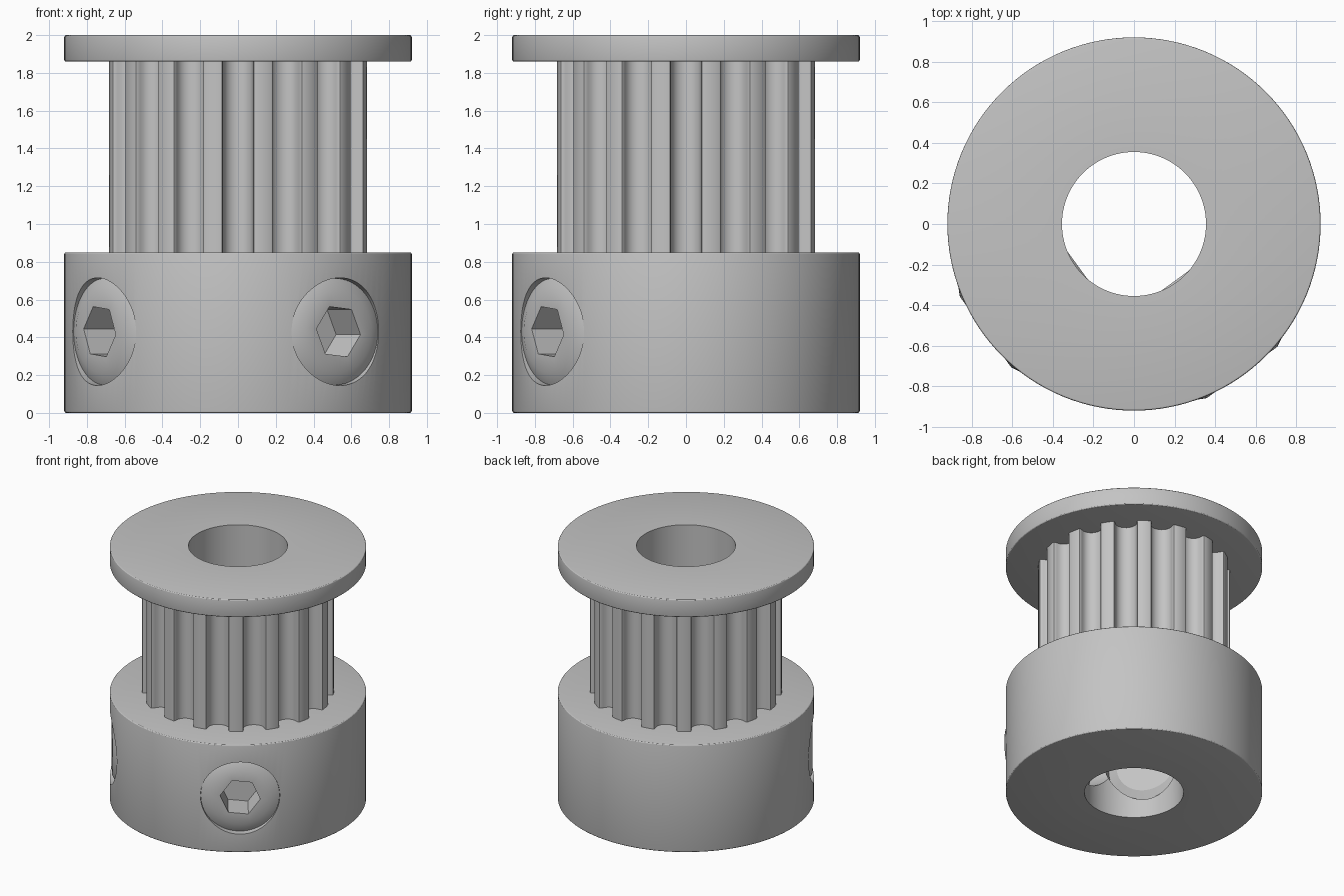
import bpy, bmesh, math
from mathutils import Matrix

if "Cube" in bpy.data.objects:
    bpy.data.objects.remove(bpy.data.objects["Cube"], do_unlink=True)

BORE, RIM, TOOTH_R, TEETH = 0.355, 0.92, 0.688, 16
SEGS = 128

grey = bpy.data.materials.new("machined grey")
grey.use_nodes = True
colour = (0.55, 0.55, 0.55, 1)
grey.diffuse_color = colour
grey.node_tree.nodes["Principled BSDF"].inputs["Base Color"].default_value = colour


def finish(name, bm):
    bmesh.ops.remove_doubles(bm, verts=bm.verts, dist=1e-6)
    bmesh.ops.recalc_face_normals(bm, faces=bm.faces)
    mesh = bpy.data.meshes.new(name)
    bm.to_mesh(mesh)
    bm.free()
    mesh.materials.append(grey)
    obj = bpy.data.objects.new(name, mesh)
    bpy.context.collection.objects.link(obj)
    return obj


def select(obj):
    bpy.ops.object.select_all(action='DESELECT')
    obj.select_set(True)
    bpy.context.view_layer.objects.active = obj


def smooth(obj):
    select(obj)
    bpy.ops.object.shade_smooth_by_angle(angle=math.radians(28))


def lathe(name, profile, closed, segs=SEGS):
    """Spin (radius, z) points round z."""
    bm = bmesh.new()
    verts = [bm.verts.new((r, 0, z)) for r, z in profile]
    pairs = list(zip(verts, verts[1:] + verts[:1]))
    edges = [bm.edges.new(p) for p in (pairs if closed else pairs[:-1])]
    bmesh.ops.spin(bm, geom=verts + edges, cent=(0, 0, 0), axis=(0, 0, 1),
                   angle=math.tau, steps=segs, use_merge=True)
    return finish(name, bm)


def ring(name, z0, z1, f=0.01):
    """Bored disc with rounded outer edges."""
    profile = [(BORE, z0)]
    for z, start in ((z0 + f, -90), (z1 - f, 0)):
        for i in range(4):
            a = math.radians(start + 30 * i)
            profile.append((RIM - f + f * math.cos(a), z + f * math.sin(a)))
    return lathe(name, profile + [(BORE, z1)], True)


def cut(obj, cutter):
    mod = obj.modifiers.new("cut", 'BOOLEAN')
    mod.operation, mod.solver, mod.object = 'DIFFERENCE', 'EXACT', cutter
    select(obj)
    bpy.ops.object.modifier_apply(modifier=mod.name)
    bpy.data.objects.remove(cutter, do_unlink=True)


def prism(name, radius, z0, z1, sides):
    bm = bmesh.new()
    bmesh.ops.create_cone(bm, cap_ends=True, segments=sides, radius1=radius, radius2=radius,
                          depth=z1 - z0, matrix=Matrix.Translation((0, 0, (z0 + z1) / 2)))
    return finish(name, bm)


def radial(angle):
    """Turn local z outwards at an angle, with local x staying level."""
    a = math.radians(angle)
    out, side = (math.cos(a), math.sin(a), 0), (-math.sin(a), math.cos(a), 0)
    turn = Matrix((side, (0, 0, 1), out)).transposed().to_4x4()
    return Matrix.Translation((0, 0, 0.43)) @ turn


# Hub and flange
hub = ring("hub", 0, 0.85)
flange = ring("top_flange", 1.86, 2)

# Toothed section: round-bottomed belt grooves
half = [(0.092, 0), (0.085, 0.003), (0.080, 0.012)]
for i in range(7):
    a = math.radians(15 * i)
    half.append((0.078 * math.cos(a), 0.028 + 0.078 * math.sin(a)))
groove = [(-t, d) for t, d in half] + [(t, d) for t, d in half[-2::-1]]
bm = bmesh.new()
loop = []
for k in range(TEETH):
    mid = math.tau * k / TEETH
    for t, d in groove:
        y = math.sqrt(TOOTH_R ** 2 - t * t) - d
        loop.append((math.hypot(t, y), mid + math.atan2(t, y)))
    # Middle of the land keeps the tooth tip round
    loop.append((TOOTH_R, mid + math.pi / TEETH))
bore_loop = [(BORE, math.tau * i / SEGS) for i in range(SEGS)]
for points in (loop, bore_loop):
    rows = [[bm.verts.new((r * math.cos(a), r * math.sin(a), z)) for r, a in points]
            for z in (0.85, 1.86)]
    for i in range(len(points)):
        j = (i + 1) % len(points)
        quad = [rows[0][i], rows[0][j], rows[1][j], rows[1][i]]
        bm.faces.new(quad)
teeth = finish("toothed_barrel", bm)
bm = bmesh.new()
bm.from_mesh(teeth.data)
# Make the bore wall face the axis and the teeth face outwards
for f in bm.faces:
    c = f.calc_center_median()
    outward = f.normal.x * c.x + f.normal.y * c.y > 0
    if outward == (math.hypot(c.x, c.y) < BORE + 0.01):
        f.normal_flip()
bm.to_mesh(teeth.data)
bm.free()

# Two set screws in radial holes, a quarter turn apart
for label, angle in (("left", -54), ("right", -144)):
    hole = prism("hole_cutter", 0.285, 0.1, 1.1, 64)
    hole.matrix_world = radial(angle)
    hole.hide_render = True
    cut(hub, hole)

    screw = lathe(label + "_set_screw", [(0, 0.345), (0.215, 0.345), (0.283, 0.385),
                                         (0.283, 0.87), (0.215, 0.905), (0, 0.905)], False, 64)
    socket = prism("socket_cutter", 0.145, 0.685, 1.0, 6)
    # Corners of the socket lie almost level
    socket.matrix_world = Matrix.Rotation(math.radians(84), 4, 'Z')
    socket.hide_render = True
    bpy.context.view_layer.update()
    cut(screw, socket)
    screw.matrix_world = radial(angle)
    smooth(screw)

for part in (hub, flange, teeth):
    smooth(part)
